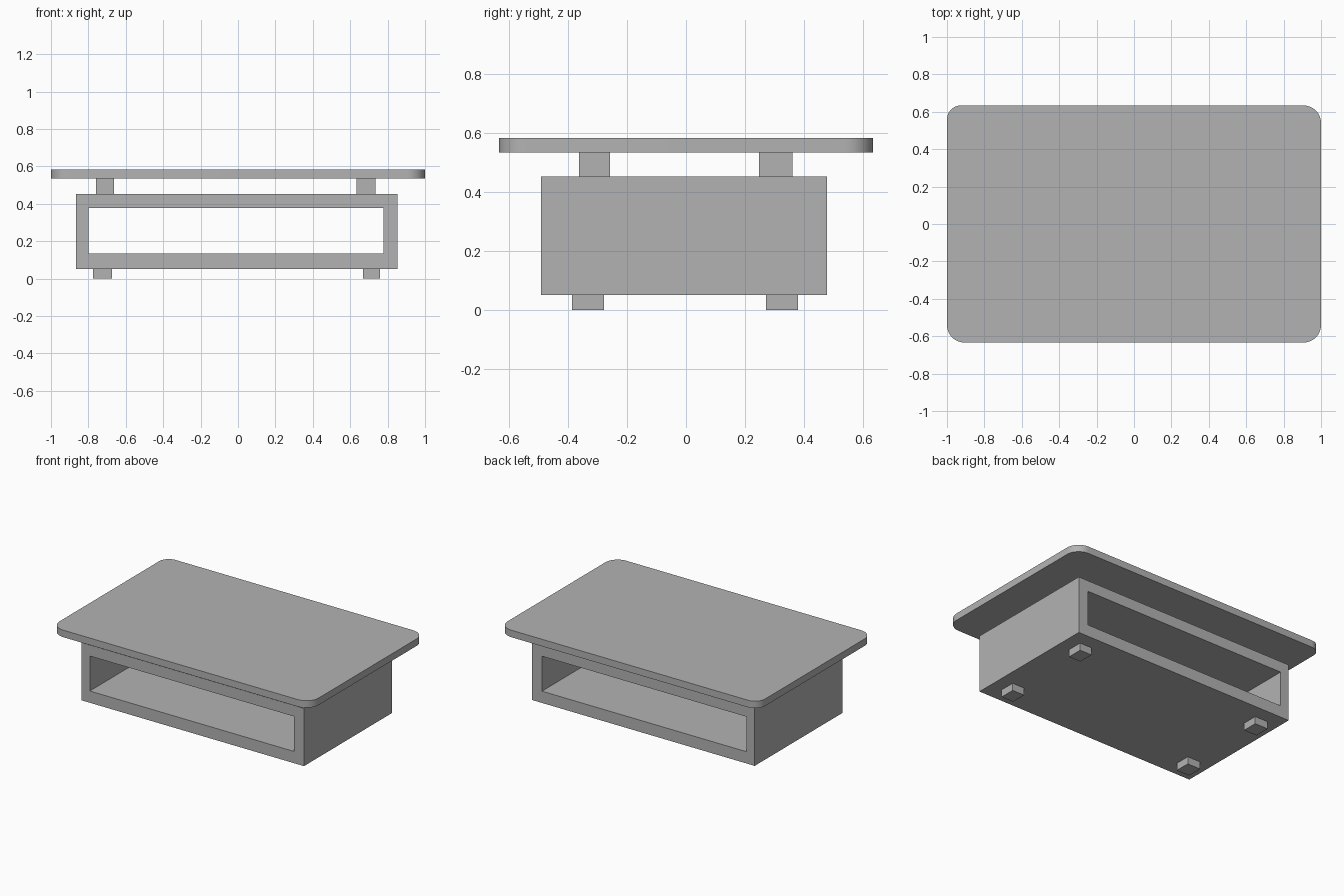
import bpy, bmesh, math

cube = bpy.data.objects.get("Cube")
if cube:
    bpy.data.objects.remove(cube, do_unlink=True)

grey = bpy.data.materials.new("plain grey")
grey.use_nodes = True
grey.diffuse_color = (0.45, 0.45, 0.45, 1)
grey.node_tree.nodes["Principled BSDF"].inputs["Base Color"].default_value = grey.diffuse_color


def prism(name, outline, depth):
    """Extrude a closed outline along depth, leaving a solid."""
    bm = bmesh.new()
    face = bm.faces.new([bm.verts.new(p) for p in outline])
    ext = bmesh.ops.extrude_face_region(bm, geom=[face])
    moved = [v for v in ext["geom"] if isinstance(v, bmesh.types.BMVert)]
    bmesh.ops.translate(bm, verts=moved, vec=depth)
    bmesh.ops.recalc_face_normals(bm, faces=bm.faces)
    return finish(name, bm)


def finish(name, bm):
    mesh = bpy.data.meshes.new(name)
    bm.to_mesh(mesh)
    bm.free()
    mesh.materials.append(grey)
    obj = bpy.data.objects.new(name, mesh)
    bpy.context.collection.objects.link(obj)
    return obj


def block(name, x, y, z):
    outline = [(x[0], y[0], z[0]), (x[1], y[0], z[0]),
               (x[1], y[1], z[0]), (x[0], y[1], z[0])]
    return prism(name, outline, (0, 0, z[1] - z[0]))


def rectangle(bm, x, z, y):
    return [bm.verts.new(p) for p in ((x[0], y, z[0]), (x[1], y, z[0]),
                                      (x[1], y, z[1]), (x[0], y, z[1]))]


# Table top: rounded rectangle slab
HALF_X, HALF_Y, STEPS = 1.0, 0.634, 12
outline = []
for i, (sx, sy, r) in enumerate([(1, 1, 0.095), (-1, 1, 0.075), (-1, -1, 0.095), (1, -1, 0.095)]):
    for k in range(STEPS + 1):
        a = math.pi / 2 * (i + k / STEPS)
        outline.append((sx * (HALF_X - r) + r * math.cos(a),
                        sy * (HALF_Y - r) + r * math.sin(a), 0.535))
top = prism("table_top", outline, (0, 0, 0.049))
bpy.context.view_layer.objects.active = top
top.select_set(True)
bpy.ops.object.shade_smooth_by_angle(angle=math.radians(30))
top.select_set(False)

# Cabinet: box tube open at the front and back
bm = bmesh.new()
rings = []
for y in (-0.491, 0.478):
    rings.append((rectangle(bm, (-0.865, 0.853), (0.051, 0.453), y),
                  rectangle(bm, (-0.80, 0.777), (0.133, 0.377), y)))
(front_out, front_in), (back_out, back_in) = rings
for a, b in ((front_out, front_in), (back_out, back_in),
             (front_out, back_out), (front_in, back_in)):
    for i in range(4):
        j = (i + 1) % 4
        bm.faces.new((a[i], a[j], b[j], b[i]))
bmesh.ops.recalc_face_normals(bm, faces=bm.faces)
cabinet = finish("cabinet_frame", bm)

# Spacers under the top and feet under the cabinet
sets = {
    "top_spacer": (((-0.76, -0.662), (0.633, 0.735)),
                   ((-0.362, -0.257), (0.247, 0.36)), (0.453, 0.535)),
    "foot": (((-0.775, -0.674), (0.667, 0.76)),
             ((-0.386, -0.278), (0.271, 0.38)), (0, 0.051)),
}
for name, (xs, ys, z) in sets.items():
    for x, side in zip(xs, ("right", "left")):
        for y, end in zip(ys, ("front", "back")):
            block(f"{name}_{end}_{side}", x, y, z)
